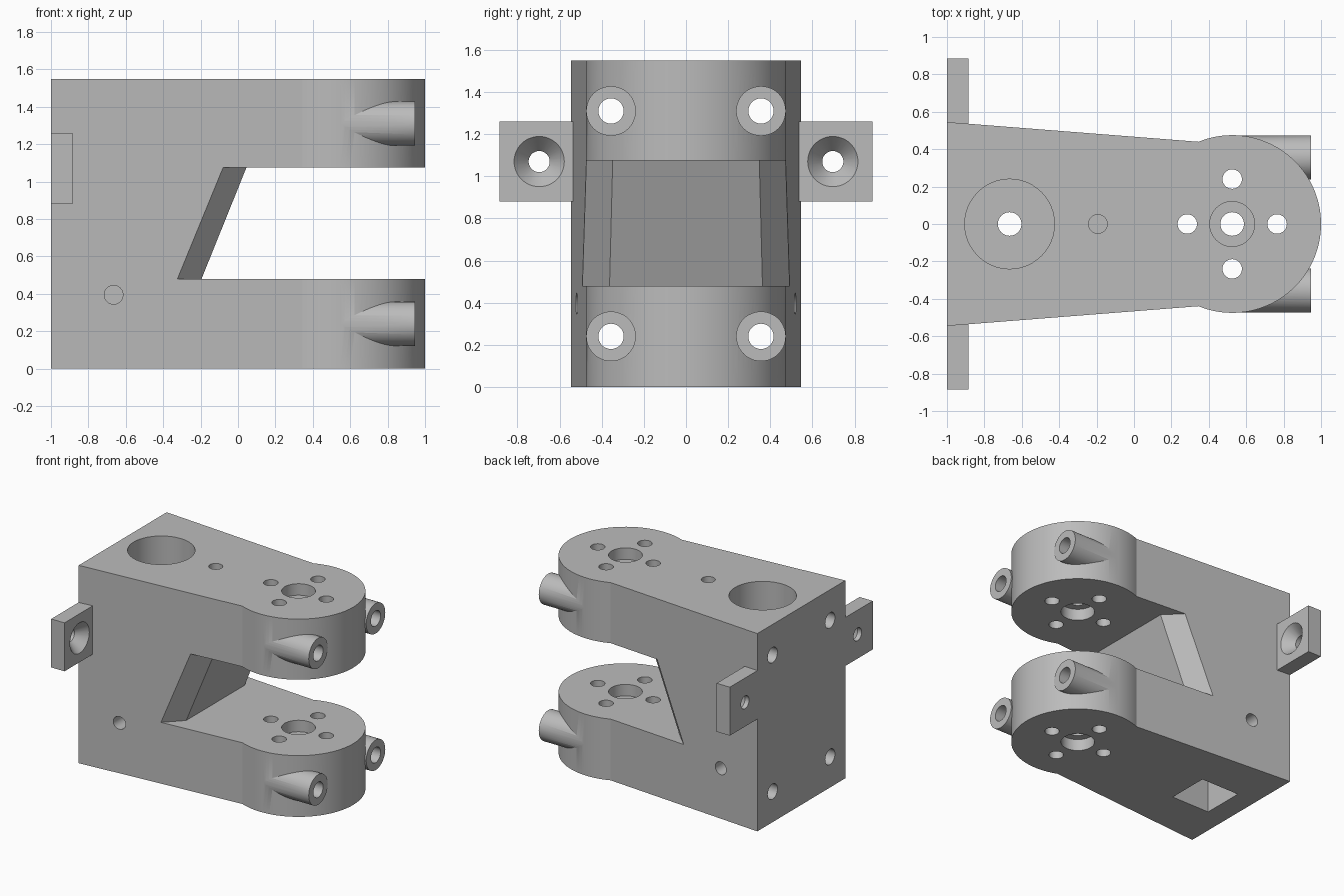
import bpy, bmesh, math
from mathutils import Vector, Matrix

default = bpy.data.objects.get("Cube")
if default:
    bpy.data.objects.remove(default, do_unlink=True)

grey = bpy.data.materials.new("plain grey")
grey.use_nodes = True
colour = (0.5, 0.5, 0.5, 1)
grey.diffuse_color = colour
grey.node_tree.nodes["Principled BSDF"].inputs["Base Color"].default_value = colour


def finish(name, bm):
    bmesh.ops.recalc_face_normals(bm, faces=bm.faces)
    mesh = bpy.data.meshes.new(name)
    bm.to_mesh(mesh)
    bm.free()
    mesh.materials.append(grey)
    obj = bpy.data.objects.new(name, mesh)
    bpy.context.collection.objects.link(obj)
    return obj


def loft(name, low, high, z0, z1):
    """Solid between two plan outlines with the same point count."""
    bm = bmesh.new()
    a = [bm.verts.new((x, y, z0)) for x, y in low]
    b = [bm.verts.new((x, y, z1)) for x, y in high]
    bm.faces.new(a)
    bm.faces.new(b)
    n = len(a)
    for i in range(n):
        j = (i + 1) % n
        bm.faces.new((a[i], a[j], b[j], b[i]))
    return finish(name, bm)


def rod(name, start, end, r1, r2=None, segments=48):
    """Cylinder or cone between two points."""
    p, q = Vector(start), Vector(end)
    turn = (q - p).to_track_quat('Z', 'Y').to_matrix().to_4x4()
    bm = bmesh.new()
    bmesh.ops.create_cone(bm, cap_ends=True, segments=segments, radius1=r1,
                          radius2=r1 if r2 is None else r2, depth=(q - p).length,
                          matrix=Matrix.Translation((p + q) / 2) @ turn)
    return finish(name, bm)


def box(name, low, high):
    (x0, y0, z0), (x1, y1, z1) = low, high
    plan = [(x0, y0), (x1, y0), (x1, y1), (x0, y1)]
    return loft(name, plan, plan, z0, z1)


def combine(target, tool, operation='DIFFERENCE'):
    mod = target.modifiers.new("combine", 'BOOLEAN')
    mod.operation = operation
    mod.solver = 'EXACT'
    mod.object = tool
    bpy.context.view_layer.objects.active = target
    bpy.ops.object.modifier_apply(modifier=mod.name)
    bpy.data.objects.remove(tool, do_unlink=True)


H = 1.55            # overall height
SLOT = (0.48, 1.075)  # gap between the two arms
HUB, R = 0.525, 0.475  # round end of the arms
BOLT = -0.665       # large bolt at the block end

# Main block: tapered plan with a round end
neck = math.acos((0.345 - HUB) / R)
steps = 72
outline = [(-1, -0.545)]
for i in range(steps + 1):
    t = -neck + 2 * neck * i / steps
    outline.append((HUB + R * math.cos(t), R * math.sin(t)))
outline.append((-1, 0.545))
body = loft("bracket_body", outline, outline, 0, H)
body.select_set(True)


# Sloped slot with chamfered sides
def slot_plan(x, y):
    return [(x, -y), (x - 0.25, -y - 0.25), (1.5, -y - 0.25),
            (1.5, y + 0.25), (x - 0.25, y + 0.25), (x, y)]


combine(body, loft("slot_cutter", slot_plan(-0.195, 0.363),
                   slot_plan(0.045, 0.348), *SLOT))

# Screw tubes on the round ends
for side in (-1, 1):
    for z in (0.24, 1.31):
        y = 0.356 * side
        combine(body, rod("screw_tube", (HUB + 0.01, y, z), (0.945, y, z), 0.118), 'UNION')

# Mounting ears
for side in (-1, 1):
    ys = sorted((0.4 * side, 0.885 * side))
    combine(body, box("mounting_ear", (-1, ys[0], 0.88), (-0.885, ys[1], 1.26)), 'UNION')

for side in (-1, 1):
    # Long screw holes through the tubes
    for z in (0.24, 1.31):
        y = 0.356 * side
        combine(body, rod("screw_hole", (-1.1, y, z), (1.1, y, z), 0.06))
    # Countersunk ear holes
    y = 0.697 * side
    combine(body, rod("ear_hole", (-1.1, y, 1.07), (-0.8, y, 1.07), 0.05))
    combine(body, rod("countersink", (-0.965, y, 1.07), (-0.875, y, 1.07), 0.05, 0.128))
    # Blind holes in the side walls
    combine(body, rod("side_hole", (BOLT, 0.36 * side, 0.395), (BOLT, 0.7 * side, 0.395), 0.05))

# Large bolt: bore from above, square nut pocket below, hole between
combine(body, rod("bolt_bore", (BOLT, 0, 0.85), (BOLT, 0, H + 0.1), 0.24))
combine(body, box("nut_pocket", (BOLT - 0.165, -0.165, -0.1), (BOLT + 0.165, 0.165, 0.4)))
combine(body, rod("bolt_hole", (BOLT, 0, 0.3), (BOLT, 0, 1), 0.063))

# Small blind hole in the top
combine(body, rod("top_hole", (-0.193, 0, 1.3), (-0.193, 0, H + 0.1), 0.05))

# Hub hole, ring of holes and shallow recesses on both arms
combine(body, rod("hub_hole", (HUB, 0, -0.1), (HUB, 0, H + 0.1), 0.063))
for k in range(4):
    a = k * math.pi / 2
    x, y = HUB + 0.24 * math.cos(a), 0.24 * math.sin(a)
    combine(body, rod("ring_hole", (x, y, -0.1), (x, y, H + 0.1), 0.052, segments=32))
for z in (0, *SLOT, H):
    combine(body, rod("hub_recess", (HUB, 0, z - 0.09), (HUB, 0, z + 0.09), 0.12))

# Smooth round walls, crisp edges
bpy.ops.object.select_all(action='DESELECT')
body.select_set(True)
bpy.context.view_layer.objects.active = body
bpy.ops.object.shade_smooth_by_angle(angle=math.radians(25))
